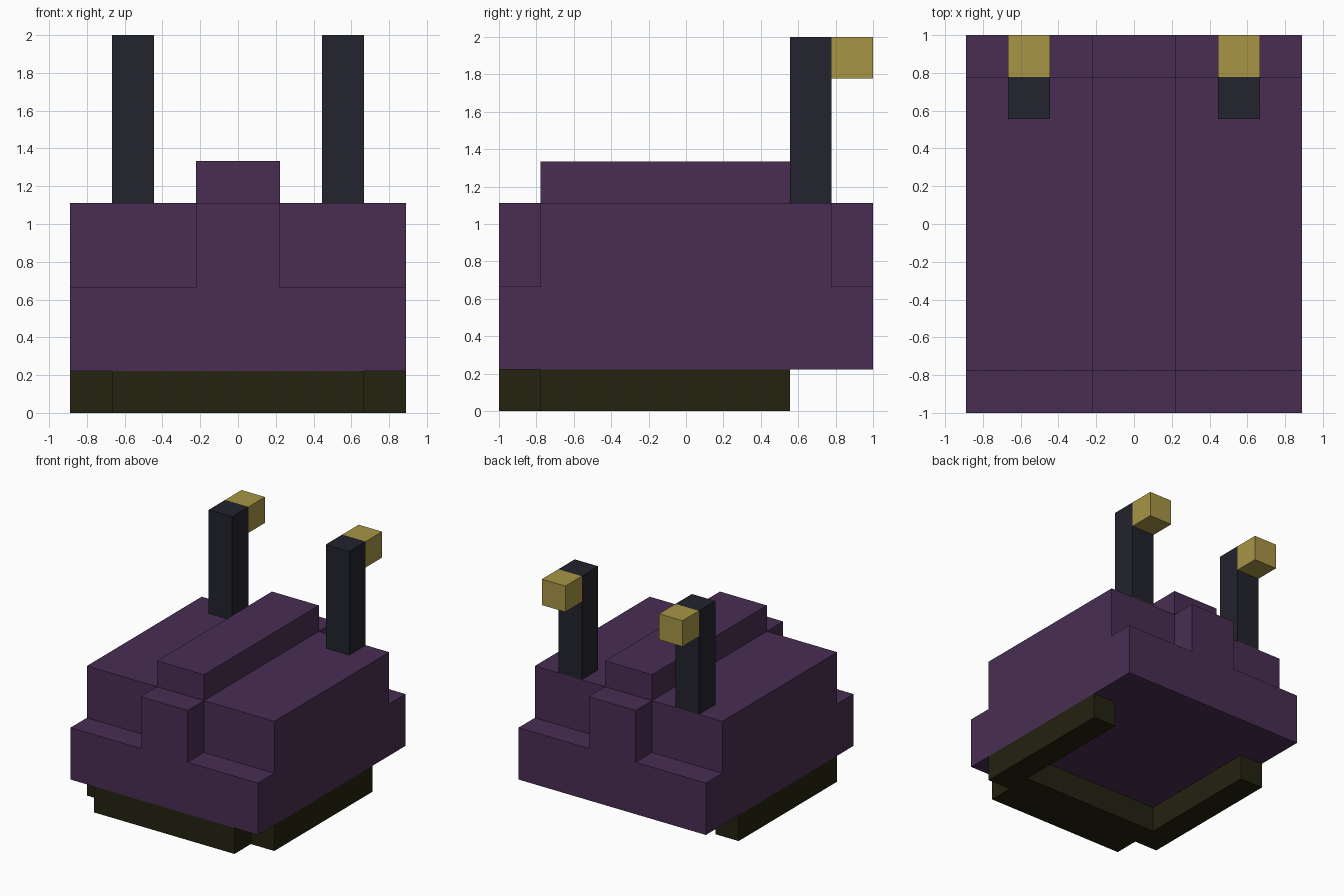
import bpy
import bmesh
from mathutils import Vector

U = 2 / 9  # one block of the model's grid

cube = bpy.data.objects.get("Cube")
if cube:
    bpy.data.objects.remove(cube)


def make_material(name, rgb):
    mat = bpy.data.materials.new(name)
    mat.use_nodes = True
    mat.diffuse_color = (*rgb, 1)
    bsdf = next(n for n in mat.node_tree.nodes if n.type == "BSDF_PRINCIPLED")
    bsdf.inputs["Base Color"].default_value = (*rgb, 1)
    return mat


purple = make_material("dark purple", (0.065, 0.027, 0.085))
olive = make_material("dark olive", (0.017, 0.016, 0.005))
charcoal = make_material("charcoal", (0.016, 0.017, 0.026))
gold = make_material("muted gold", (0.39, 0.30, 0.062))


def extrude(name, outline, axis, start, end, mat):
    """Extrude a flat outline (in blocks) along x or z."""
    def place(a, b, t):
        return Vector((t, a, b) if axis == "x" else (a, b, t)) * U

    bm = bmesh.new()
    face = bm.faces.new([bm.verts.new(place(a, b, start)) for a, b in outline])
    grown = bmesh.ops.extrude_face_region(bm, geom=[face])["geom"]
    moved = [v for v in grown if isinstance(v, bmesh.types.BMVert)]
    bmesh.ops.translate(bm, verts=moved, vec=place(0, 0, end - start))
    bmesh.ops.recalc_face_normals(bm, faces=bm.faces)
    mesh = bpy.data.meshes.new(name)
    bm.to_mesh(mesh)
    bm.free()
    mesh.materials.append(mat)
    obj = bpy.data.objects.new(name, mesh)
    bpy.context.collection.objects.link(obj)
    return obj


def rectangle(a0, a1, b0, b1):
    return [(a0, b0), (a1, b0), (a1, b1), (a0, b1)]


def stepped(shoulder, top):
    """Side outline of the hull: a full-length base with a shorter top."""
    half = [(4.5, 1), (4.5, shoulder), (3.5, shoulder), (3.5, top)]
    return half + [(-y, z) for y, z in reversed(half)]


# Raised central spine between the two flanks
extrude("hull_spine", stepped(5, 6), "x", -1, 1, purple)

# Flanks, stalks and their tips on both sides
for side, s in (("left", 1), ("right", -1)):
    extrude(side + "_hull_flank", stepped(3, 5), "x", s, 4 * s, purple)
    extrude(side + "_stalk", rectangle(2.5, 3.5, 5, 9), "x", 2 * s, 3 * s, charcoal)
    extrude(side + "_stalk_tip", rectangle(3.5, 4.5, 8, 9), "x", 2 * s, 3 * s, gold)

# U-shaped base frame, open at the back
half = [(3, -4.5), (3, -3.5), (4, -3.5), (4, 2.5), (3, 2.5), (3, -2.5)]
extrude("base_frame", half + [(-x, y) for x, y in reversed(half)], "z", 0, 1, olive)
